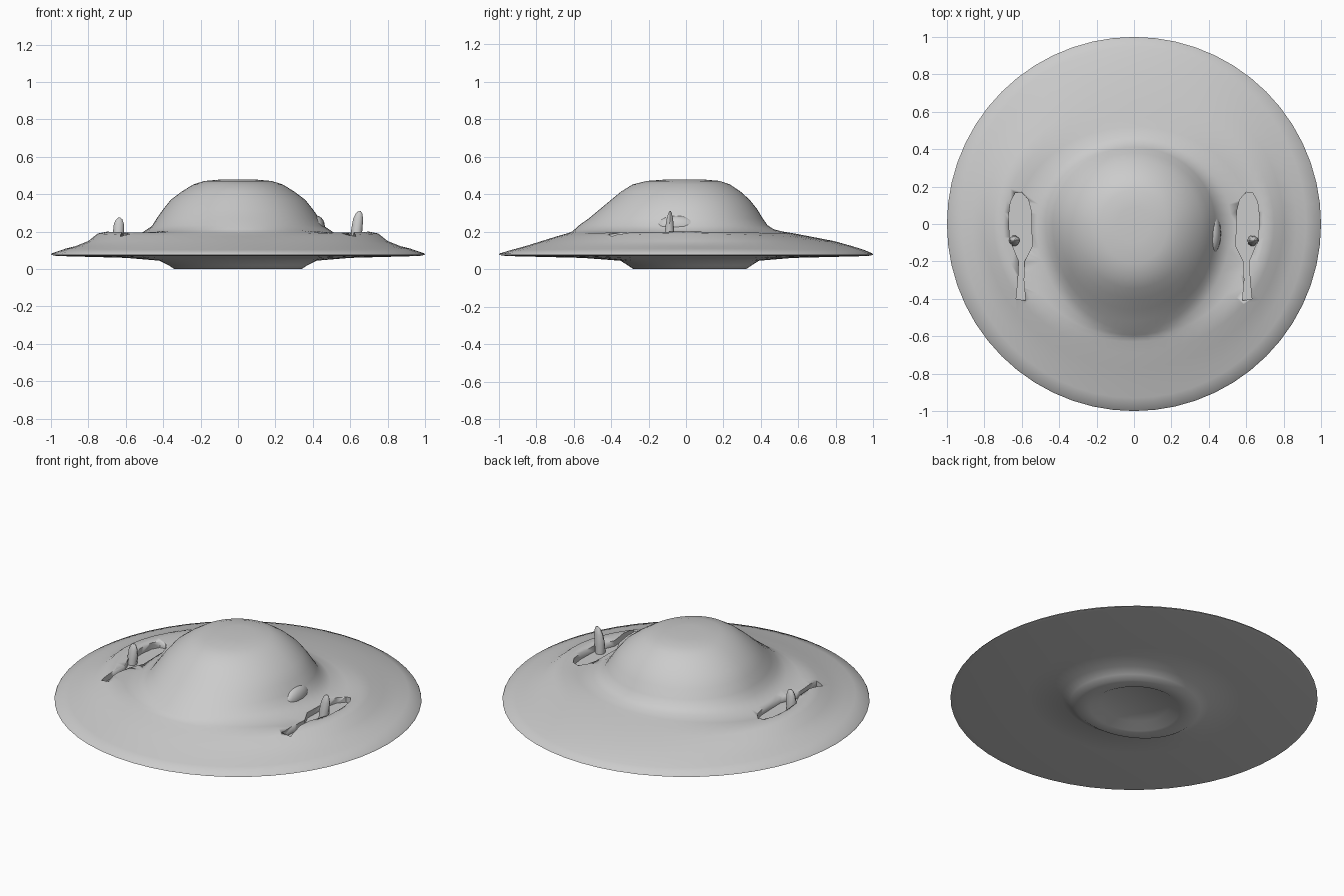
import bpy, bmesh, math
from mathutils import Vector

if "Cube" in bpy.data.objects:
    bpy.data.objects.remove(bpy.data.objects["Cube"])

grey = bpy.data.materials.new("light grey")
grey.diffuse_color = (0.6, 0.6, 0.6, 1)
grey.use_nodes = True
grey.node_tree.nodes["Principled BSDF"].inputs["Base Color"].default_value = grey.diffuse_color
SEG = 56


def finish(name, bm, angle=40):
    bmesh.ops.recalc_face_normals(bm, faces=bm.faces)
    me = bpy.data.meshes.new(name)
    bm.to_mesh(me)
    bm.free()
    me.materials.append(grey)
    ob = bpy.data.objects.new(name, me)
    bpy.context.collection.objects.link(ob)
    bpy.ops.object.select_all(action='DESELECT')
    ob.select_set(True)
    bpy.context.view_layer.objects.active = ob
    bpy.ops.object.shade_smooth_by_angle(angle=math.radians(angle))
    return ob


def loft(bm, rings):
    """Skin a stack of closed vertex loops and cap both ends."""
    loops = [[bm.verts.new(p) for p in r] for r in rings]
    for a, b in zip(loops, loops[1:]):
        n = len(a)
        for i in range(n):
            j = (i + 1) % n
            bm.faces.new((a[i], a[j], b[j], b[i]))
    for end in (loops[0], loops[-1]):
        c = bm.verts.new(sum((v.co for v in end), Vector()) / len(end))
        for i in range(len(end)):
            bm.faces.new((end[i], end[(i + 1) % len(end)], c))


def contour(front, back, side, z, dz=0):
    """Egg-shaped loop; dz changes the height towards the left and right."""
    pts = []
    for i in range(SEG):
        a = 2 * math.pi * i / SEG
        c, s = math.cos(a), math.sin(a)
        pts.append(Vector((side * c, s * (back if s > 0 else front), z + dz * c ** 4)))
    return pts


# Saucer hull: recessed foot, flat underside, brim, then the dome
hull = [
    (.17, .20, .19, .035), (.22, .25, .25, .004), (.28, .32, .34, .0),
    (.31, .35, .37, .02), (.35, .39, .42, .045), (.55, .57, .60, .06),
    (.96, .97, .97, .07), (1, 1, 1, .076), (.995, .995, .995, .084),
    (.93, .95, .92, .103, .007), (.86, .89, .87, .122),
    (.77, .79, .80, .15), (.69, .66, .75, .175, .015),
    (.63, .57, .70, .192, .008), (.61, .52, .63, .20, -.018),
    (.595, .47, .52, .212, -.022), (.57, .435, .46, .235, -.005),
    (.52, .41, .435, .27), (.46, .38, .40, .32), (.40, .34, .36, .37),
    (.345, .29, .30, .415), (.285, .235, .24, .452),
    (.21, .18, .18, .471), (.10, .09, .09, .479),
]
bm = bmesh.new()
loft(bm, [contour(*r) for r in hull])
body = finish("saucer_body", bm, 50)


# Hooked slots sunk into both sides of the brim
def slot_cutter(side):
    outline = [(.545, -.12), (.55, .07), (.565, .13), (.60, .17), (.635, .165),
               (.66, .12), (.67, .04), (.665, -.08), (.64, -.14), (.615, -.20),
               (.62, -.30), (.63, -.40), (.58, -.41), (.59, -.30), (.585, -.20)]
    bm = bmesh.new()
    loft(bm, [[Vector((side * x, y, z)) for x, y in outline] for z in (.155, .40)])
    ob = finish("slot_cutter", bm)
    ob.hide_render = True
    ob.hide_set(True)
    mod = body.modifiers.new("slot", 'BOOLEAN')
    mod.operation = 'DIFFERENCE'
    mod.solver = 'EXACT'
    mod.object = ob


# Small upright horns standing in the slots
def horn(name, x, top, lean):
    bm = bmesh.new()
    rings = []
    for t, w, d in ((0, .026, .03), (.4, .03, .026), (.75, .027, .018), (.93, .017, .01), (1, .006, .004)):
        z = .14 + (top - .14) * t
        rings.append([Vector((x + lean * t * t + w * math.cos(k * math.pi / 5),
                              -.09 + .005 * t + d * math.sin(k * math.pi / 5), z))
                      for k in range(10)])
    loft(bm, rings)
    finish(name, bm)


for side in (-1, 1):
    slot_cutter(side)
horn("left_horn", -.64, .275, .006)
horn("right_horn", .632, .31, .018)

# Soft swelling on the right flank of the dome
bm = bmesh.new()
bmesh.ops.create_uvsphere(bm, u_segments=16, v_segments=10, radius=1)
for v in bm.verts:
    v.co = Vector((.42 + .045 * v.co.x, -.05 + .11 * v.co.y, .225 + .06 * v.co.z))
finish("dome_bulge", bm)
